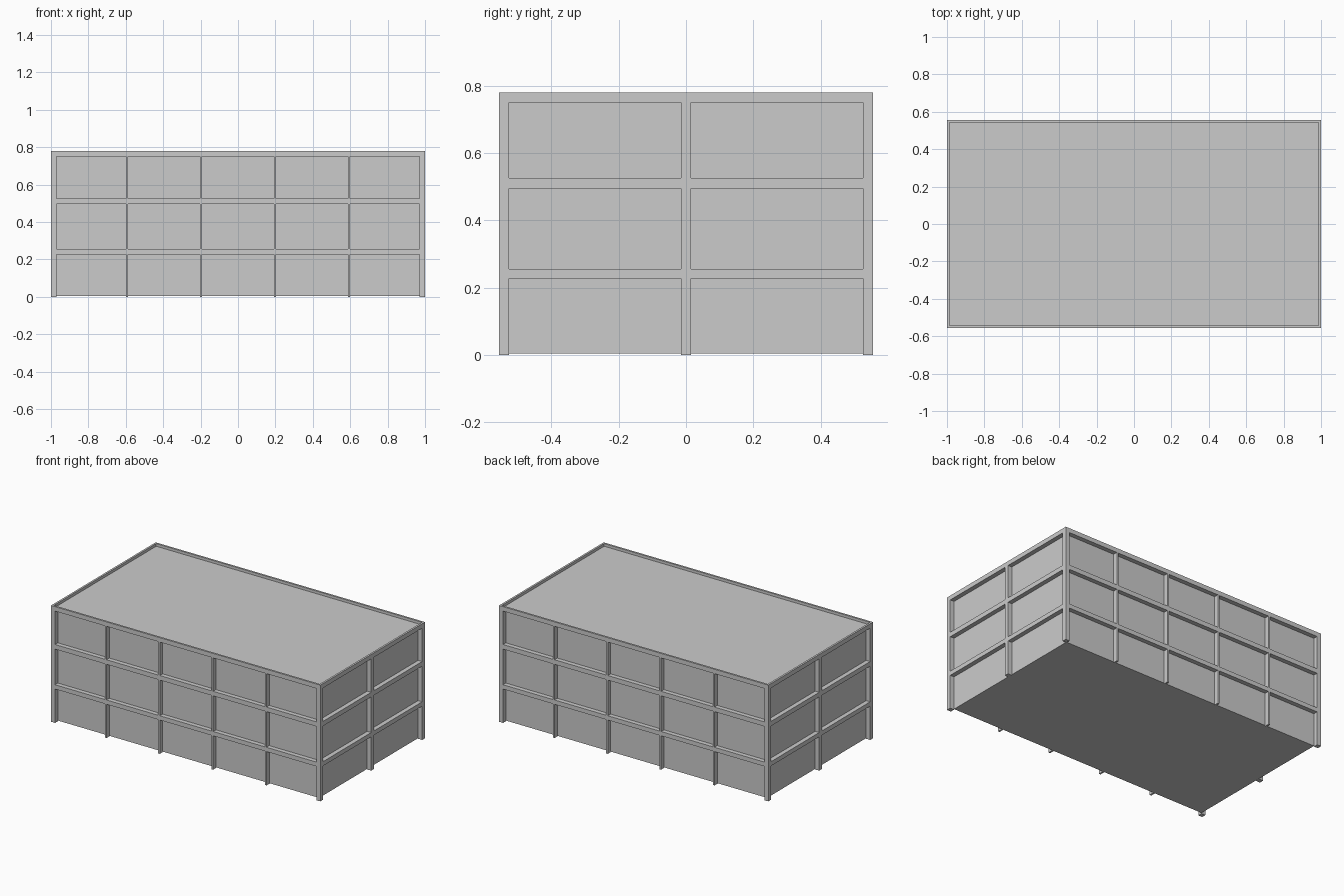
import bpy

if "Cube" in bpy.data.objects:
    bpy.data.objects.remove(bpy.data.objects["Cube"])

X, Y, H = 1.0, 0.555, 0.78   # half length, half depth, height
T = 0.03                     # frame bar thickness
RIM = 0.013                  # parapet thickness


def box(name, x0, x1, y0, y1, z0, z1):
    bpy.ops.mesh.primitive_cube_add(size=1, location=((x0 + x1) / 2, (y0 + y1) / 2, (z0 + z1) / 2))
    o = bpy.context.object
    o.name = name
    o.scale = (x1 - x0, y1 - y0, z1 - z0)
    bpy.ops.object.transform_apply(location=False, rotation=False, scale=True)
    return o


def ring(name, t, z0, z1):
    """Rectangular ring of bars around the building."""
    for s, side in ((-1, "front"), (1, "back")):
        y = sorted((s * Y, s * (Y - t)))
        box(name + "_" + side, -X, X, *y, z0, z1)
    for s, side in ((-1, "left"), (1, "right")):
        x = sorted((s * X, s * (X - t)))
        box(name + "_" + side, *x, -Y + t, Y - t, z0, z1)


# recessed walls and floor
box("wall_core", -X + T, X - T, -Y + T, Y - T, 0.004, 0.755)
# roof slab sitting inside the parapet
box("roof_slab", -X + RIM, X - RIM, -Y + RIM, Y - RIM, 0.75, 0.762)

# storey beams, top beam and parapet
ring("lower_beam", T, 0.227, 0.256)
ring("upper_beam", T, 0.495, 0.526)
ring("top_beam", T, 0.75, 0.762)
ring("parapet", RIM, 0.762, H)

# corner posts, narrow long-side posts, mid posts on the short sides
for sx in (-1, 1):
    x = sorted((sx * X, sx * (X - T)))
    for sy in (-1, 1):
        y = sorted((sy * Y, sy * (Y - T)))
        box("corner_post", *x, *y, 0, 0.76)
    box("end_post", *x, -0.015, 0.015, 0, 0.76)
for sy in (-1, 1):
    y = sorted((sy * Y, sy * (Y - T)))
    for cx in (-0.594, -0.198, 0.198, 0.594):
        box("bay_post", cx - 0.006, cx + 0.006, *y, 0, 0.76)
